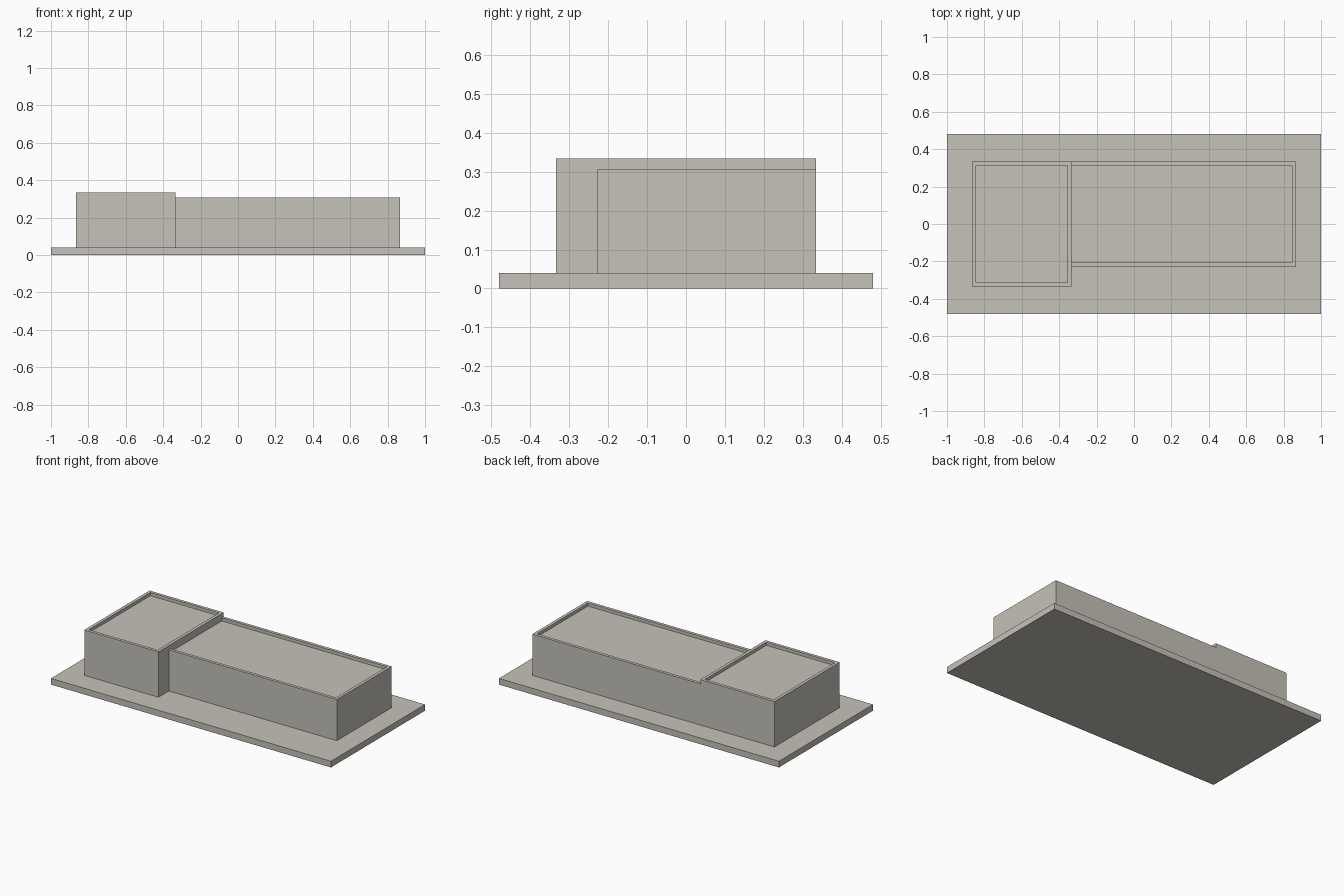
import bpy

if "Cube" in bpy.data.objects:
    bpy.data.objects.remove(bpy.data.objects["Cube"])

stone = bpy.data.materials.new("warm grey")
stone.diffuse_color = (0.56, 0.54, 0.48, 1)
stone.use_nodes = True
stone.node_tree.nodes["Principled BSDF"].inputs["Base Color"].default_value = stone.diffuse_color

RIM, DEPTH = 0.02, 0.02   # parapet thickness and height above the roof


def mesh_object(name, verts, faces):
    mesh = bpy.data.meshes.new(name)
    mesh.from_pydata(verts, [], faces)
    mesh.materials.append(stone)
    obj = bpy.data.objects.new(name, mesh)
    bpy.context.collection.objects.link(obj)
    return obj


def box(name, x0, x1, y0, y1, z0, z1):
    verts = [(x, y, z) for z in (z0, z1)
             for x, y in ((x0, y0), (x1, y0), (x1, y1), (x0, y1))]
    faces = [(3, 2, 1, 0), (4, 5, 6, 7)]
    faces += [(i, (i + 1) % 4, (i + 1) % 4 + 4, i + 4) for i in range(4)]
    return mesh_object(name, verts, faces)


def block(name, x0, x1, y0, y1, z0, z1, left_rim=RIM):
    """Box whose flat roof is sunk behind a thin parapet."""
    obj = box(name, x0, x1, y0, y1, z0, z1)
    cutter = box(name + "_roof_cutter", x0 + left_rim, x1 - RIM,
                 y0 + RIM, y1 - RIM, z1 - DEPTH, z1 + 0.1)
    cutter.hide_render = True
    cutter.hide_viewport = True
    mod = obj.modifiers.new("sunken roof", 'BOOLEAN')
    mod.operation = 'DIFFERENCE'
    mod.solver = 'EXACT'
    mod.object = cutter
    return obj


# Ground slab
box("base_slab", -1, 1, -0.48, 0.48, 0, 0.04)
# Taller cross block
block("tall_block", -0.865, -0.335, -0.333, 0.333, 0.04, 0.333)
# Long wing, its roof running straight into the tall block
block("long_wing", -0.335, 0.865, -0.227, 0.333, 0.04, 0.306, left_rim=-0.05)
